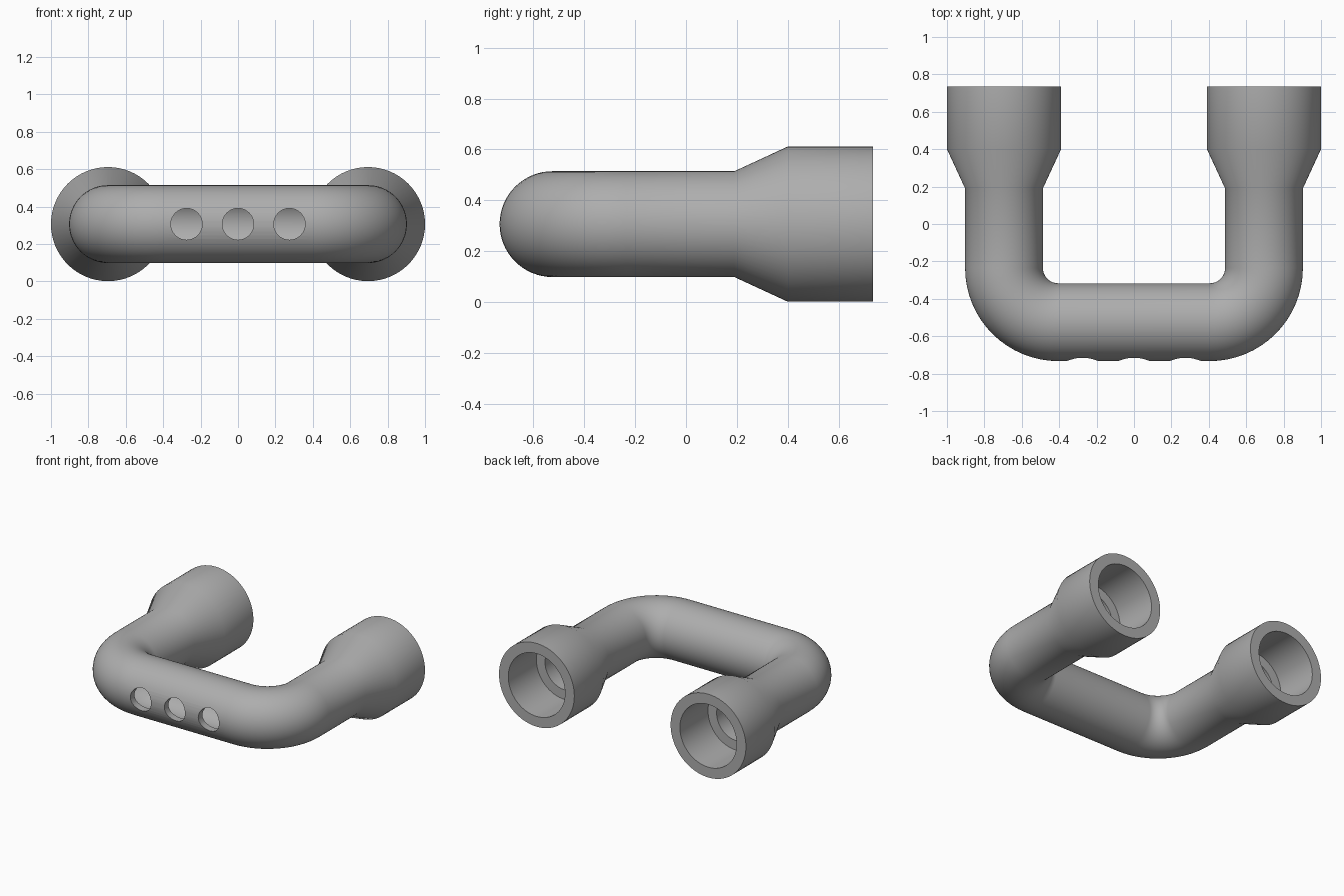
import bpy
import bmesh
from math import sin, cos, pi, radians
from mathutils import Vector, Matrix

default = bpy.data.objects.get("Cube")
if default:
    bpy.data.objects.remove(default, do_unlink=True)

SEGMENTS = 64
AXIS_Z = 0.306
LEG_X = 0.695
FRONT_Y = -0.525
BEND = 0.29
OPEN_Y = 0.735
PIPE_OUT, PIPE_IN = 0.208, 0.16
SOCKET_OUT, SOCKET_IN = 0.305, 0.23

# One flat grey material
grey = bpy.data.materials.new("plain grey")
grey.use_nodes = True
colour = (0.42, 0.42, 0.42, 1)
grey.diffuse_color = colour
grey.node_tree.nodes["Principled BSDF"].inputs["Base Color"].default_value = colour


def mirrored(half):
    """Extend stations of the left half (x, y, angle, radius) over the right half."""
    return half + [(-x, y, pi - a, r) for x, y, a, r in reversed(half)]


def half_pipe(leg, radius):
    """Leg stations (y, radius) followed by the quarter bend to the front bar."""
    stations = [(LEG_X, y, 0, r) for y, r in leg]
    for i in range(17):
        a = i / 16 * pi / 2
        stations.append((LEG_X - BEND + BEND * cos(a),
                         FRONT_Y + BEND - BEND * sin(a), a, radius))
    return stations


outer = mirrored(half_pipe([(OPEN_Y, SOCKET_OUT), (0.4, SOCKET_OUT),
                            (0.19, PIPE_OUT)], PIPE_OUT))
inner = mirrored(half_pipe([(OPEN_Y, SOCKET_IN), (0.41, SOCKET_IN),
                            (0.41, PIPE_IN)], PIPE_IN))

# Hollow handle: outer skin, then back along the bore, closed at both mouths
bm = bmesh.new()
rings = []
for x, y, angle, radius in outer + inner[::-1]:
    side = Vector((cos(angle), -sin(angle), 0))
    centre = Vector((x, y, AXIS_Z))
    ring = []
    for k in range(SEGMENTS):
        t = 2 * pi * k / SEGMENTS
        ring.append(bm.verts.new(centre + radius * (cos(t) * side + Vector((0, 0, sin(t))))))
    rings.append(ring)
for i, ring in enumerate(rings):
    following = rings[(i + 1) % len(rings)]
    for k in range(SEGMENTS):
        n = (k + 1) % SEGMENTS
        bm.faces.new((ring[k], ring[n], following[n], following[k]))
bmesh.ops.recalc_face_normals(bm, faces=bm.faces)
mesh = bpy.data.meshes.new("hollow_handle")
bm.to_mesh(mesh)
bm.free()
handle = bpy.data.objects.new("hollow_handle", mesh)
bpy.context.collection.objects.link(handle)
mesh.materials.append(grey)

# Three round holes through the front wall
bm = bmesh.new()
for x in (-0.275, 0, 0.275):
    place = Matrix.Translation((x, FRONT_Y - 0.2, AXIS_Z)) @ Matrix.Rotation(radians(90), 4, "X")
    bmesh.ops.create_cone(bm, cap_ends=True, segments=32, radius1=0.084,
                          radius2=0.084, depth=0.3, matrix=place)
cutter_mesh = bpy.data.meshes.new("hole_cutter")
bm.to_mesh(cutter_mesh)
bm.free()
cutter_mesh.materials.append(grey)
cutter = bpy.data.objects.new("hole_cutter", cutter_mesh)
bpy.context.collection.objects.link(cutter)
cutter.hide_render = True

cut = handle.modifiers.new("front holes", "BOOLEAN")
cut.operation = "DIFFERENCE"
cut.solver = "EXACT"
cut.object = cutter
bpy.ops.object.select_all(action="DESELECT")
handle.select_set(True)
bpy.context.view_layer.objects.active = handle
bpy.ops.object.modifier_apply(modifier=cut.name)
bpy.data.objects.remove(cutter, do_unlink=True)
bpy.ops.object.shade_smooth_by_angle(angle=radians(30))
